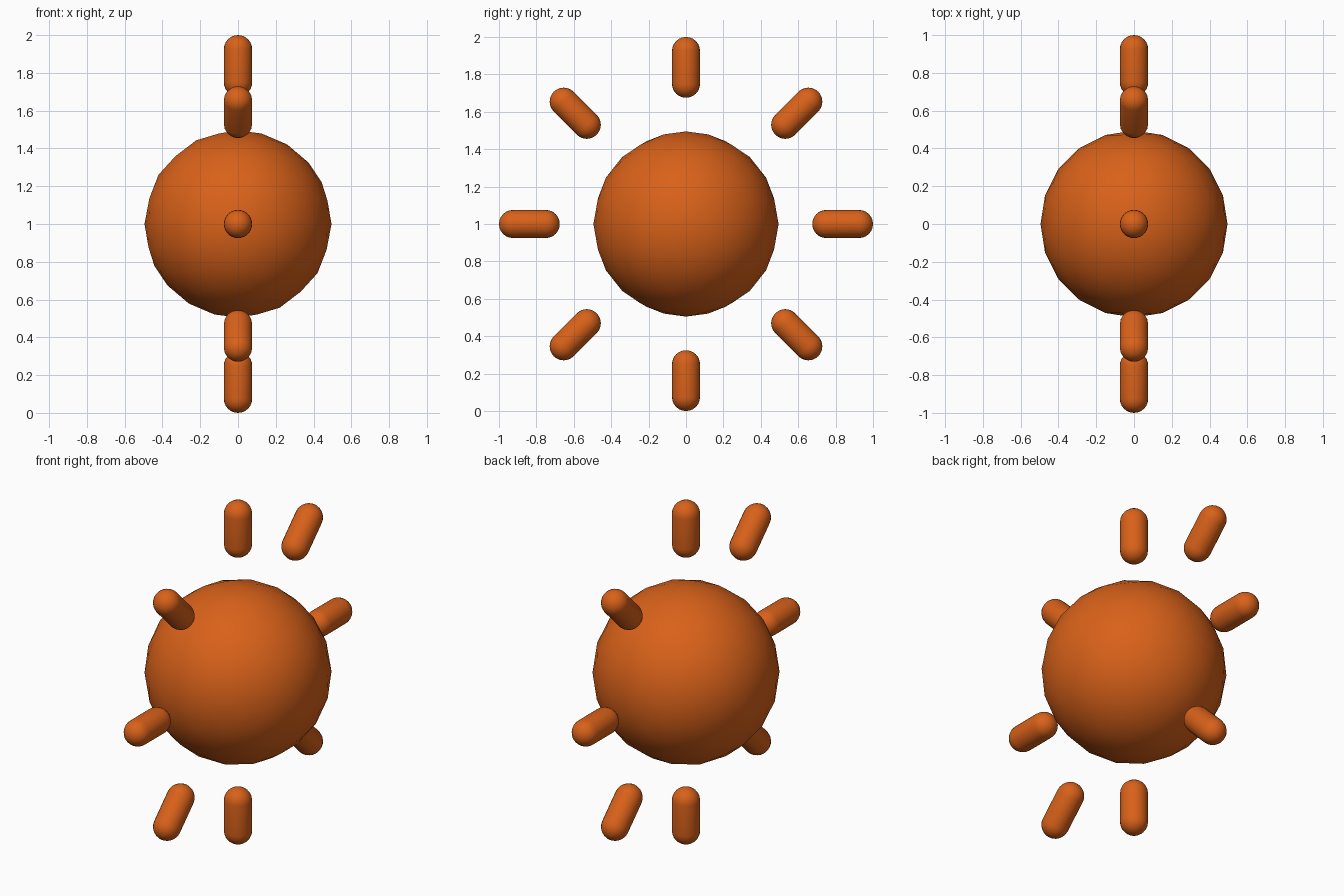
import bpy, bmesh, math
from mathutils import Matrix

if "Cube" in bpy.data.objects:
    bpy.data.objects.remove(bpy.data.objects["Cube"])

mat = bpy.data.materials.new("orange")
mat.diffuse_color = (0.69, 0.12, 0.01, 1)
mat.use_nodes = True
mat.node_tree.nodes["Principled BSDF"].inputs["Base Color"].default_value = mat.diffuse_color

CENTER = Matrix.Translation((0, 0, 1))


def finish(bm, name):
    for f in bm.faces:
        f.smooth = True
    me = bpy.data.meshes.new(name)
    bm.to_mesh(me)
    bm.free()
    me.materials.append(mat)
    ob = bpy.data.objects.new(name, me)
    bpy.context.collection.objects.link(ob)
    return ob


# central ball
bm = bmesh.new()
bmesh.ops.create_icosphere(bm, subdivisions=3, radius=0.495, matrix=CENTER)
finish(bm, "ball")


# capsule ray: a small sphere split at its equator and stretched along z
def ray(name, angle, inner=0.675, outer=1.0, r=0.075):
    bm = bmesh.new()
    bmesh.ops.create_uvsphere(bm, u_segments=24, v_segments=12, radius=r)
    equator = [e for e in bm.edges if all(abs(v.co.z) < 1e-5 for v in e.verts)]
    top = [f for f in bm.faces if f.calc_center_median().z > 0]
    bmesh.ops.split_edges(bm, edges=equator)
    upper = {v for f in bm.faces if f.calc_center_median().z > 0 for v in f.verts}
    for v in bm.verts:
        v.co.z += outer - r if v in upper else inner + r
    rims = [e for e in bm.edges if e.is_boundary]
    bmesh.ops.bridge_loops(bm, edges=rims)
    bmesh.ops.recalc_face_normals(bm, faces=bm.faces)
    bm.transform(CENTER @ Matrix.Rotation(angle, 4, 'X'))
    finish(bm, name)


# ring of eight rays in the YZ plane
for i in range(8):
    ray(f"ray_{i + 1}", i * math.pi / 4)
